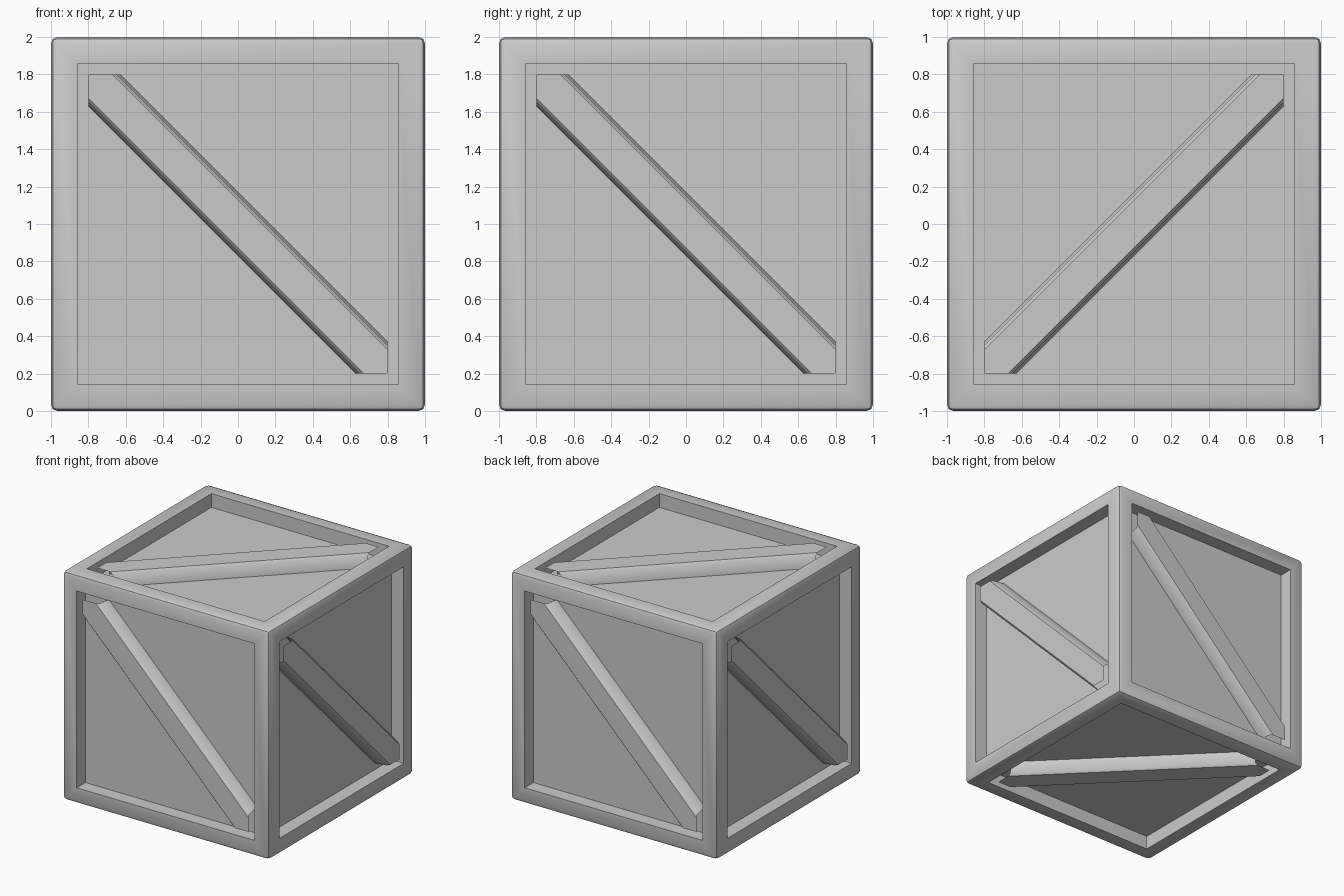
import bpy, bmesh
from math import pi
from mathutils import Matrix, Vector

if "Cube" in bpy.data.objects:
    bpy.data.objects.remove(bpy.data.objects["Cube"])

FRAME, DEPTH, EDGE = 0.2, 0.12, 0.035


def finish(bm, name):
    bmesh.ops.recalc_face_normals(bm, faces=bm.faces)
    mesh = bpy.data.meshes.new(name)
    bm.to_mesh(mesh)
    bm.free()
    ob = bpy.data.objects.new(name, mesh)
    bpy.context.collection.objects.link(ob)
    bpy.ops.object.select_all(action='DESELECT')
    ob.select_set(True)
    bpy.context.view_layer.objects.active = ob
    bpy.ops.object.shade_smooth_by_angle(angle=0.7)
    return ob


# Crate body: cube with a sunken square panel on each face and soft outer edges
bm = bmesh.new()
bmesh.ops.create_cube(bm, size=2)
outer_edges = list(bm.edges)
panels = list(bm.faces)
bmesh.ops.inset_individual(bm, faces=panels, thickness=FRAME)
for f in bmesh.ops.extrude_discrete_faces(bm, faces=panels)['faces']:
    axis = max(range(3), key=lambda i: abs(f.calc_center_median()[i]))
    for v in f.verts:
        v.co[axis] *= 1 - DEPTH
bmesh.ops.bevel(bm, geom=outer_edges, offset=EDGE, segments=2, profile=0.5,
                affect='EDGES')
bmesh.ops.translate(bm, verts=bm.verts, vec=(0, 0, 1))
finish(bm, "crate_body")


def brace(name, rotation):
    # Chamfered bar running corner to corner, trimmed to the panel opening
    half = [(0.12, -DEPTH), (0.106, -0.016), (0.09, 0)]
    section = half + [(-s, h) for s, h in reversed(half)]
    along, across = Vector((1, 0, -1)).normalized(), Vector((1, 0, 1)).normalized()
    bm = bmesh.new()
    rows = [[bm.verts.new(along * t + across * s + Vector((0, -1 - h, 0)))
             for s, h in section] for t in (-1.5, 1.5)]
    for i in range(len(section) - 1):
        bm.faces.new((rows[0][i], rows[0][i + 1], rows[1][i + 1], rows[1][i]))
    lim = 1 - FRAME
    for n in ((1, 0, 0), (-1, 0, 0), (0, 0, 1), (0, 0, -1)):
        bmesh.ops.bisect_plane(bm, geom=bm.verts[:] + bm.edges[:] + bm.faces[:],
                               plane_co=Vector(n) * lim, plane_no=n,
                               clear_outer=True)
    # Face the open strip outwards
    bmesh.ops.recalc_face_normals(bm, faces=bm.faces)
    if sum(f.normal.y * f.calc_area() for f in bm.faces) > 0:
        bmesh.ops.reverse_faces(bm, faces=bm.faces)
    for v in bm.verts:
        # section heights are measured inwards from the frame surface
        v.co.y = -2 - v.co.y if v.co.y < -1 else v.co.y
    bmesh.ops.transform(bm, verts=bm.verts,
                        matrix=Matrix.Translation((0, 0, 1)) @ rotation)
    finish(bm, name)


# Diagonal braces on the four sides, the top and the bottom
for i, side in enumerate(("front", "right", "back", "left")):
    brace(side + "_brace", Matrix.Rotation(i * pi / 2, 4, 'Z'))
top = Matrix.Rotation(pi / 2, 4, 'Z') @ Matrix.Rotation(-pi / 2, 4, 'X')
brace("top_brace", top)
brace("bottom_brace", Matrix.Rotation(pi, 4, 'X') @ top)
